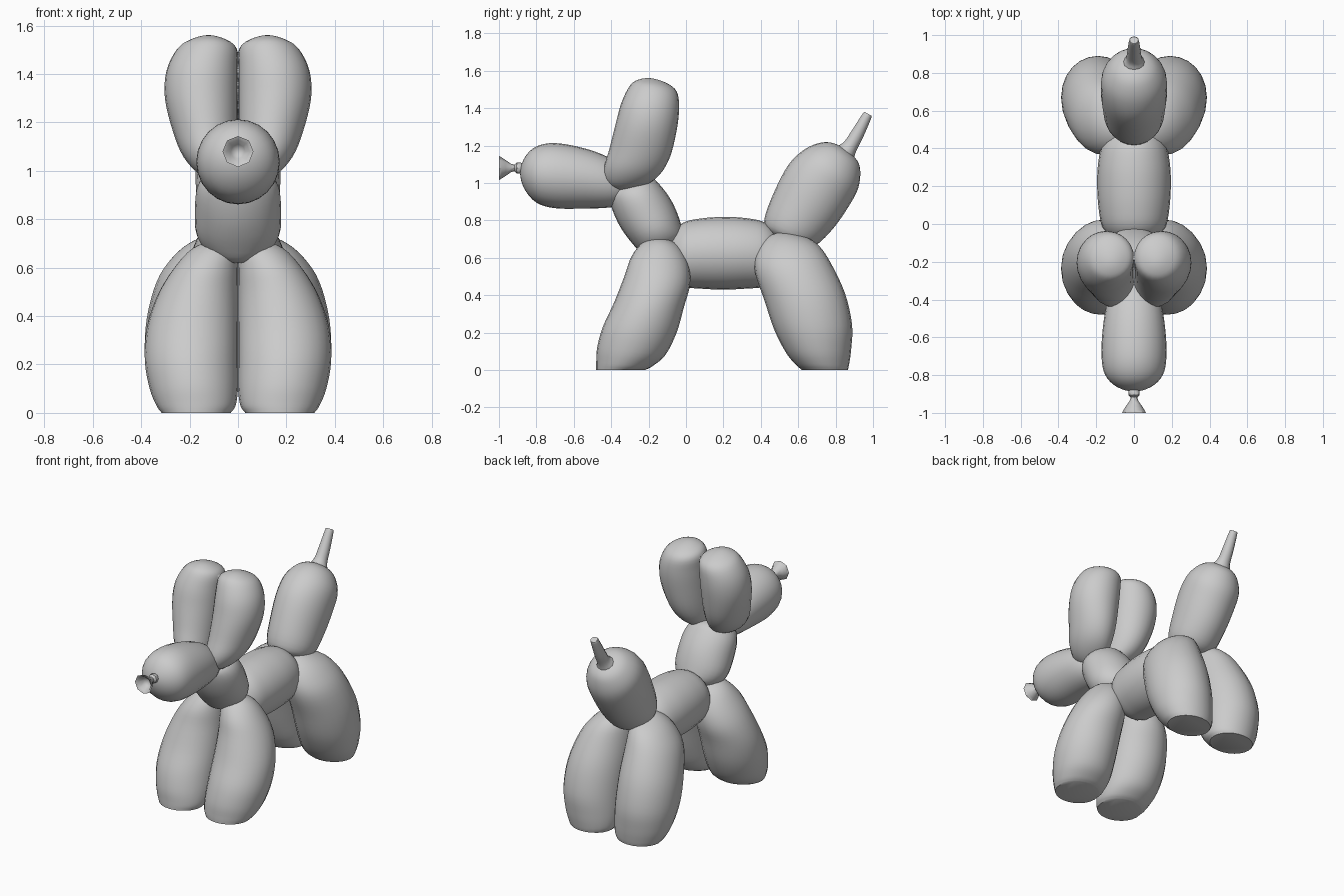
import bpy, bmesh
from math import cos, sin, pi


def spline(p0, p1, p2, p3, t):
    return [0.5 * (2 * b + (c - a) * t + (2 * a - 5 * b + 4 * c - d) * t * t
                   + (3 * b - a - 3 * c + d) * t ** 3)
            for a, b, c, d in zip(p0, p1, p2, p3)]


def phantom(end, nxt):
    # Past a pole the radius flips sign (round end); past a flat end, extrapolate
    if end[3] == 0:
        return nxt[:3] + [-v for v in nxt[3:]]
    return [2 * a - b for a, b in zip(end, nxt)]


def balloon(name, sections, mirror=False, sides=24, steps=4):
    """Loft ellipses. Section: side outline points (y, z) and (y, z), then inner and outer x."""
    s = [[(xi + xo) / 2, (ya + yb) / 2, (za + zb) / 2,
          (xo - xi) / 2, (ya - yb) / 2, (za - zb) / 2]
         for ya, za, yb, zb, xi, xo in sections]
    s = [phantom(s[0], s[1])] + s + [phantom(s[-1], s[-2])]
    rings = [spline(*s[i:i + 4], k / steps)
             for i in range(len(s) - 3) for k in range(steps)] + [s[-2]]
    bm = bmesh.new()
    loops = []
    for x, y, z, hx, uy, uz in rings:
        if abs(hx) < 1e-6:
            loops.append([bm.verts.new((x, y, z))])
            continue
        ang = [2 * pi * k / sides for k in range(sides)]
        loops.append([bm.verts.new((x + hx * sin(a), y + uy * cos(a), z + uz * cos(a)))
                      for a in ang])
    for a, b in zip(loops, loops[1:]):
        for k in range(sides):
            quad = [a[k % len(a)], a[(k + 1) % sides % len(a)],
                    b[(k + 1) % sides % len(b)], b[k % len(b)]]
            bm.faces.new(list(dict.fromkeys(quad)))
    for end in (loops[0], loops[-1]):
        if len(end) > 1:
            bm.faces.new(end)
    bmesh.ops.recalc_face_normals(bm, faces=bm.faces)
    mesh = bpy.data.meshes.new(name)
    bm.to_mesh(mesh)
    bm.free()
    ob = bpy.data.objects.new(name, mesh)
    bpy.context.collection.objects.link(ob)
    if mirror:
        ob.modifiers.new("Mirror", 'MIRROR')
    bpy.ops.object.select_all(action='DESELECT')
    ob.select_set(True)
    bpy.context.view_layer.objects.active = ob
    bpy.ops.object.shade_smooth_by_angle(angle=0.7)
    return ob


def centred(rows):
    return [(a, b, c, d, -w, w) for a, b, c, d, w in rows]


# Legs share the same side-to-side widths from top to foot
leg_x = [(.1, .1), (.005, .19), (0, .27), (0, .335), (0, .377),
         (0, .385), (0, .365), (.01, .337), (.03, .315)]
front = [(-.13, .705, -.13, .705), (-.22, .69, -.04, .665), (-.29, .61, .012, .57),
         (-.33, .50, .022, .46), (-.385, .36, -.01, .34), (-.445, .23, -.05, .20),
         (-.475, .12, -.11, .08), (-.48, .04, -.18, .02), (-.48, 0, -.22, 0)]
hind = [(.51, .735, .51, .735), (.42, .70, .63, .715), (.372, .62, .71, .665),
        (.37, .52, .775, .57), (.42, .37, .85, .41), (.47, .22, .888, .24),
        (.53, .10, .883, .11), (.58, .035, .872, .03), (.62, 0, .865, 0)]
balloon("front_legs", [p + x for p, x in zip(front, leg_x)], mirror=True)
balloon("hind_legs", [p + x for p, x in zip(hind, leg_x)], mirror=True)

# Ears
balloon("ears", [
    (-.33, .955, -.33, .955, .08, .08), (-.425, .99, -.22, .985, .005, .16),
    (-.44, 1.07, -.14, 1.045, 0, .225), (-.41, 1.18, -.085, 1.14, 0, .268),
    (-.375, 1.32, -.05, 1.28, 0, .302), (-.345, 1.43, -.037, 1.40, 0, .295),
    (-.30, 1.52, -.05, 1.49, .005, .25), (-.255, 1.552, -.11, 1.537, .055, .19),
    (-.19, 1.56, -.19, 1.56, .122, .122)], mirror=True)

# Head, neck, body and tail along the centre line
balloon("head", centred([
    (-.887, 1.06, -.887, 1.06, 0), (-.86, 1.14, -.865, .97, .09), (-.80, 1.195, -.80, .895, .152),
    (-.70, 1.213, -.70, .865, .172), (-.55, 1.187, -.55, .863, .165),
    (-.42, 1.14, -.40, .87, .14), (-.33, 1.08, -.32, .90, .09), (-.29, .99, -.29, .99, 0)]))
balloon("neck", centred([
    (-.31, 1.02, -.31, 1.02, 0), (-.41, .95, -.20, 1.035, .11), (-.405, .89, -.14, .99, .165),
    (-.36, .78, -.075, .90, .178), (-.29, .68, -.03, .79, .17),
    (-.22, .62, -.02, .71, .11), (-.10, .64, -.10, .64, 0)]))
balloon("body", centred([
    (-.12, .615, -.12, .615, 0), (-.09, .71, -.09, .53, .10), (-.02, .785, -.02, .45, .165),
    (.08, .81, .08, .435, .187), (.2, .818, .2, .43, .195), (.32, .812, .32, .435, .19),
    (.43, .785, .43, .45, .165), (.50, .71, .50, .53, .10), (.53, .62, .53, .62, 0)]))
balloon("tail", centred([
    (.55, .66, .55, .66, 0), (.44, .74, .63, .645, .10), (.42, .81, .70, .67, .15),
    (.475, .96, .79, .76, .168), (.55, 1.10, .87, .875, .176), (.635, 1.18, .92, .97, .168),
    (.72, 1.215, .932, 1.06, .125), (.79, 1.212, .915, 1.12, .07), (.86, 1.175, .86, 1.175, 0)]))

# Thin uninflated end of the tail
balloon("tail_tip", centred([
    (.815, 1.20, .895, 1.12, .06), (.845, 1.22, .91, 1.17, .042), (.88, 1.27, .945, 1.24, .036),
    (.943, 1.368, .99, 1.345, .027), (.955, 1.38, .99, 1.36, .022)]), sides=12)

# Knot and flared open nozzle
nozzle = [(-.87, .02), (-.885, .03), (-.905, .03), (-.917, .018), (-.935, .022),
          (-.965, .043), (-.985, .056), (-1, .064), (-.992, .048), (-.955, .03), (-.945, .01)]
balloon("nozzle", centred([(y, 1.08 + r, y, 1.08 - r, r) for y, r in nozzle]), sides=8, steps=1)
